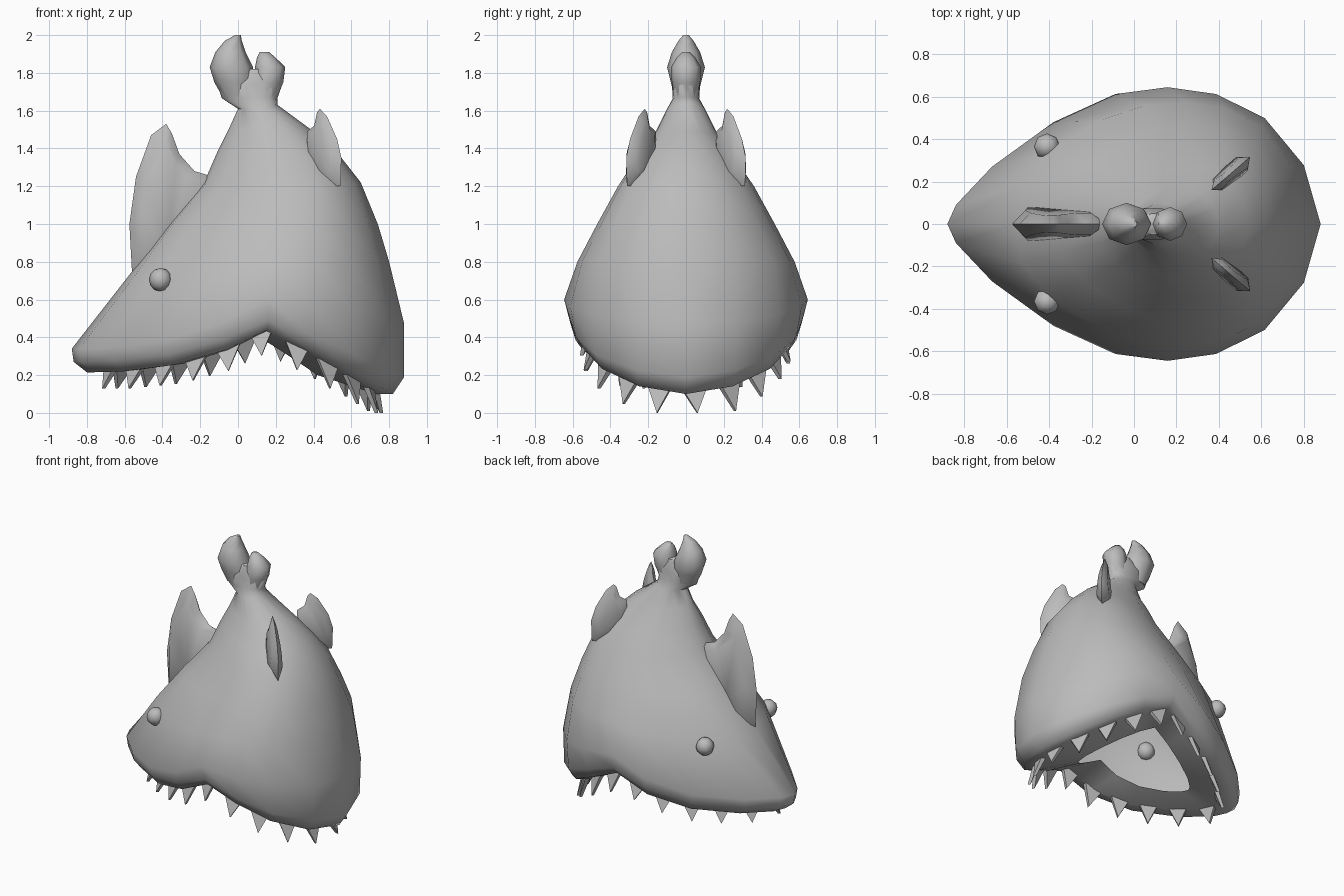
import bpy, bmesh, math
from mathutils import Vector

if "Cube" in bpy.data.objects:
    bpy.data.objects.remove(bpy.data.objects["Cube"])

grey = bpy.data.materials.new("soft_grey")
grey.use_nodes = True
grey.diffuse_color = (0.5, 0.5, 0.5, 1)
grey.node_tree.nodes["Principled BSDF"].inputs["Base Color"].default_value = (0.5, 0.5, 0.5, 1)


def finish(name, bm, smooth=50):
    bmesh.ops.recalc_face_normals(bm, faces=bm.faces)
    mesh = bpy.data.meshes.new(name)
    bm.to_mesh(mesh)
    bm.free()
    mesh.materials.append(grey)
    obj = bpy.data.objects.new(name, mesh)
    bpy.context.collection.objects.link(obj)
    if smooth:
        bpy.ops.object.select_all(action='DESELECT')
        obj.select_set(True)
        bpy.context.view_layer.objects.active = obj
        bpy.ops.object.shade_smooth_by_angle(angle=math.radians(smooth))


def loft(name, rings, cap_start=True, smooth=60):
    bm = bmesh.new()
    loops = [[bm.verts.new(p) for p in ring] for ring in rings]
    n = len(loops[0])
    for a, b in zip(loops, loops[1:]):
        for i in range(n):
            j = (i + 1) % n
            bm.faces.new((a[i], a[j], b[j], b[i]))
    bm.faces.new(loops[-1])
    if cap_start:
        bm.faces.new(loops[0])
    finish(name, bm, smooth)


# Egg-shaped plan, from the snout (0) to the back (1), as half widths
half = [(0, 0), (.023, .14), (.12, .42), (.284, .744), (.45, .95),
        (.59, 1), (.72, .95), (.85, .775), (.955, .43), (1, 0)]
plan = half + [(u, -v) for u, v in half[-2:0:-1]]


def ring(x0, x1, width, z0, zm, z1, power=1):
    """Egg ring arching from snout z0 over the side zm to back z1; power rounds the snout end."""
    points = []
    for u, v in plan:
        if u < .59:
            z = zm + (z0 - zm) * (1 - (u / .59) ** 2.4)
            bulge = power
        else:
            z = zm + (z1 - zm) * ((u - .59) / .41) ** 1.1
            bulge = .7 + .3 * power
        y = math.copysign(abs(v) ** bulge, v) * width
        points.append(Vector((x0 + (x1 - x0) * u, y, z)))
    return points


# Hollow head: flat inward lip, rim, widest line, then up to the tail stalk
gum = ring(-.69, .73, .51, .225, .43, .10)
head = [ring(-.47, .42, .28, .27, .43, .20), gum,
        ring(-.80, .82, .575, .215, .44, .10),
        ring(-.87, .88, .615, .27, .49, .19),
        ring(-.88, .88, .645, .34, .60, .47),
        ring(-.56, .80, .575, .75, .80, .80, .58),
        ring(-.37, .74, .47, 1.0, 1.0, 1.0, .65),
        ring(-.18, .65, .36, 1.22, 1.2, 1.22, .7),
        ring(-.11, .54, .27, 1.38, 1.33, 1.36, .75),
        ring(-.05, .40, .17, 1.5, 1.47, 1.49, .8),
        ring(0, .21, .10, 1.61, 1.61, 1.63, .8),
        ring(-.085, .21, .07, 1.665, 1.665, 1.67, .7),
        ring(-.11, .235, .075, 1.74, 1.74, 1.74, .7),
        ring(.04, .13, .05, 1.82, 1.82, 1.82, .7)]
loft("head", head, cap_start=False)


# Tail lobes: stacked eight-sided rings of (x, z, x radius, y radius)
def lobe(name, stack):
    rings = [[(x + rx * math.cos(k * math.pi / 4), ry * math.sin(k * math.pi / 4), z)
              for k in range(8)] for x, z, rx, ry in stack]
    loft(name, rings)


lobe("tail_lobe_large", [(0, 1.67, .08, .06), (-.02, 1.75, .105, .08), (-.035, 1.83, .115, .10),
                         (-.04, 1.91, .08, .075), (-.025, 1.97, .045, .04), (0, 2.0, .015, .015)])
lobe("tail_lobe_small", [(.13, 1.67, .075, .06), (.16, 1.75, .08, .075),
                         (.17, 1.83, .08, .08), (.15, 1.88, .05, .05), (.14, 1.91, .025, .02)])


# Fins: outline with an inset panel on both sides, thicker towards the base
def fin(name, outline, origin, direction, thick, inset):
    along = Vector((*direction, 0)).normalized()
    across = Vector((-along.y, along.x, 0))
    heights = [z for s, z in outline]
    top, tall = max(heights), max(heights) - min(heights)
    cs = sum(s for s, z in outline) / len(outline)
    cz = sum(heights) / len(outline)

    def place(s, z, t):
        return Vector((*origin, z)) + along * s + across * t

    def inner(side):
        return [place(cs + (s - cs) * inset, cz + (z - cz) * inset,
                      side * thick * (.6 + .6 * (top - z) / tall)) for s, z in outline]

    loft(name, [inner(-1), [place(s, z, 0) for s, z in outline], inner(1)])


fin("dorsal_fin", [(-.56, .72), (-.575, 1.0), (-.54, 1.25), (-.46, 1.47), (-.38, 1.53),
                   (-.35, 1.48), (-.31, 1.37), (-.23, 1.28), (-.13, 1.25), (-.16, 1.0), (-.36, .75)],
    (0, 0), (1, 0), .065, .7)

for side, name in ((1, "back"), (-1, "front")):
    fin("pectoral_fin_" + name,
        [(0, 1.49), (.05, 1.52), (.07, 1.59), (.09, 1.61), (.14, 1.57), (.21, 1.45),
         (.24, 1.35), (.235, 1.2), (.1, 1.2), (0, 1.35)],
        (.365, side * .16), (.76, side * .65), .035, .65)

    # Eyes
    bm = bmesh.new()
    bmesh.ops.create_uvsphere(bm, u_segments=8, v_segments=6, radius=.062)
    bmesh.ops.translate(bm, verts=bm.verts, vec=(-.41, side * .365, .705))
    finish("eye_" + name, bm, 60)

# Teeth: flat wedges spaced evenly along the gum line, leaning outwards
count = 20
lengths = [(gum[(i + 1) % len(gum)] - p).length for i, p in enumerate(gum)]
step = sum(lengths) / count
bm = bmesh.new()
for k in range(count):
    d, i = (k + .75) * step, 0
    while d > lengths[i]:
        d -= lengths[i]
        i += 1
    a, b = gum[i], gum[(i + 1) % len(gum)]
    spot = a.lerp(b, d / lengths[i])
    run = Vector((b.x - a.x, b.y - a.y, 0))
    slope = (b.z - a.z) / run.length
    run.normalize()
    out = Vector((-run.y, run.x, 0))
    sides = []
    for t in (-.016, .016):
        tri = [spot + run * .065 * e + out * t + Vector((0, 0, .02 + slope * .065 * e)) for e in (-1, 1)]
        tip = spot + out * (t * .6 + .045)
        tip.z = max(spot.z - .115 - .03 * spot.x, 0)
        sides.append([bm.verts.new(p) for p in tri + [tip]])
    f, g = sides
    bm.faces.new(f)
    bm.faces.new(g[::-1])
    for m in range(3):
        n = (m + 1) % 3
        bm.faces.new((f[m], g[m], g[n], f[n]))
finish("teeth", bm, 0)
